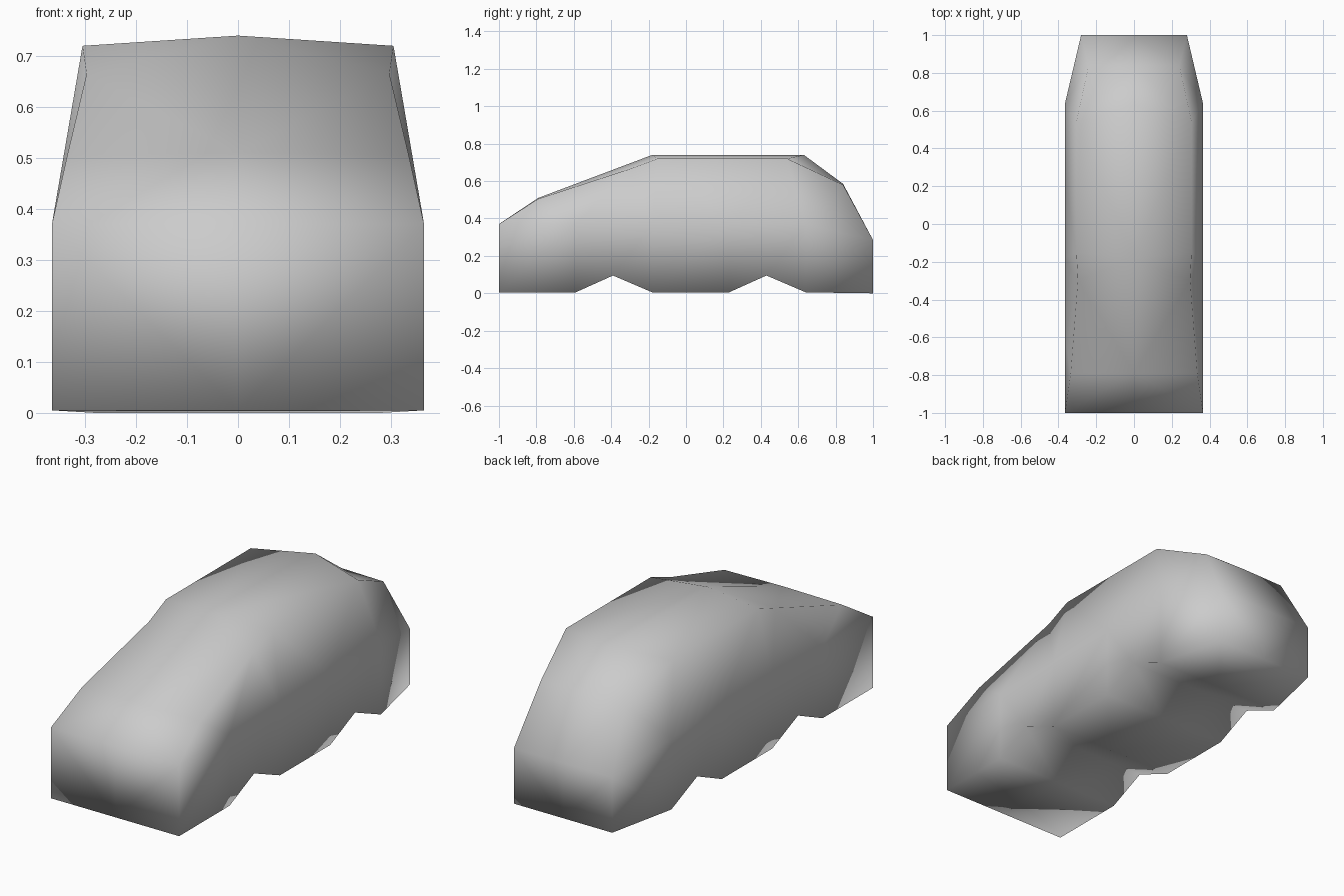
import bpy
import bmesh

cube = bpy.data.objects.get("Cube")
if cube:
    bpy.data.objects.remove(cube, do_unlink=True)

# Lengthwise rails of one half, front to back, as (x, y, z)
W = 0.365
NOSE, TAIL = (W, -1, 0.37), (0.28, 1, 0.285)
sill = [(W, -1, 0.005), (W, -0.59, 0.005), (W, -0.39, 0.095), (W, -0.18, 0.005),
        (W, 0.23, 0.005), (W, 0.43, 0.095), (W, 0.64, 0.005), (0.28, 1, 0)]
belt = [NOSE] + [(W, y, 0.37) for y in (-0.59, -0.18, 0.23, 0.64)] + [TAIL]
shoulder = [NOSE, (0.335, -0.79, 0.505), (0.297, -0.3, 0.665), (0.305, -0.15, 0.72),
            (0.305, 0.54, 0.72), (0.24, 0.84, 0.58), TAIL]
spine = [(0, -1, 0.37), (0, -0.79, 0.51), (0, -0.18, 0.74),
         (0, 0.63, 0.74), (0, 0.84, 0.585), (0, 1, 0.285)]
keel = [(0, y, z) for x, y, z in sill]

bm = bmesh.new()
cache = {}


def vert(p, side):
    key = (p[0] * side, p[1], p[2])
    if key not in cache:
        cache[key] = bm.verts.new(key)
    return cache[key]


def face(points, side):
    verts = list(dict.fromkeys(vert(p, side) for p in points))
    if len(verts) > 2:
        bm.faces.new(verts)


def bridge(a, b, side):
    """Skin two rails, always stepping along the one that lags behind."""
    i = j = 0
    while i < len(a) - 1 or j < len(b) - 1:
        ya = a[i + 1][1] if i < len(a) - 1 else 9
        yb = b[j + 1][1] if j < len(b) - 1 else 9
        if ya == yb:
            face((a[i], a[i + 1], b[j + 1], b[j]), side)
            i, j = i + 1, j + 1
        elif ya < yb:
            face((a[i], a[i + 1], b[j]), side)
            i += 1
        else:
            face((a[i], b[j + 1], b[j]), side)
            j += 1


# Underside, flanks, glass slope, top and the two ends, on both sides
for side in (1, -1):
    for a, b in ((keel, sill), (sill, belt), (belt, shoulder), (shoulder, spine)):
        bridge(a, b, side)
    for end in (0, -1):
        face((keel[end], sill[end], shoulder[end], spine[end]), side)
bmesh.ops.recalc_face_normals(bm, faces=bm.faces)
for f in bm.faces:
    f.smooth = True

mesh = bpy.data.meshes.new("car_body")
bm.to_mesh(mesh)
bm.free()
body = bpy.data.objects.new("car_body", mesh)
bpy.context.collection.objects.link(body)

# Plain grey paint
paint = bpy.data.materials.new("plain_grey")
paint.use_nodes = True
grey = (0.6, 0.6, 0.6, 1)
paint.diffuse_color = grey
paint.node_tree.nodes["Principled BSDF"].inputs["Base Color"].default_value = grey
mesh.materials.append(paint)
